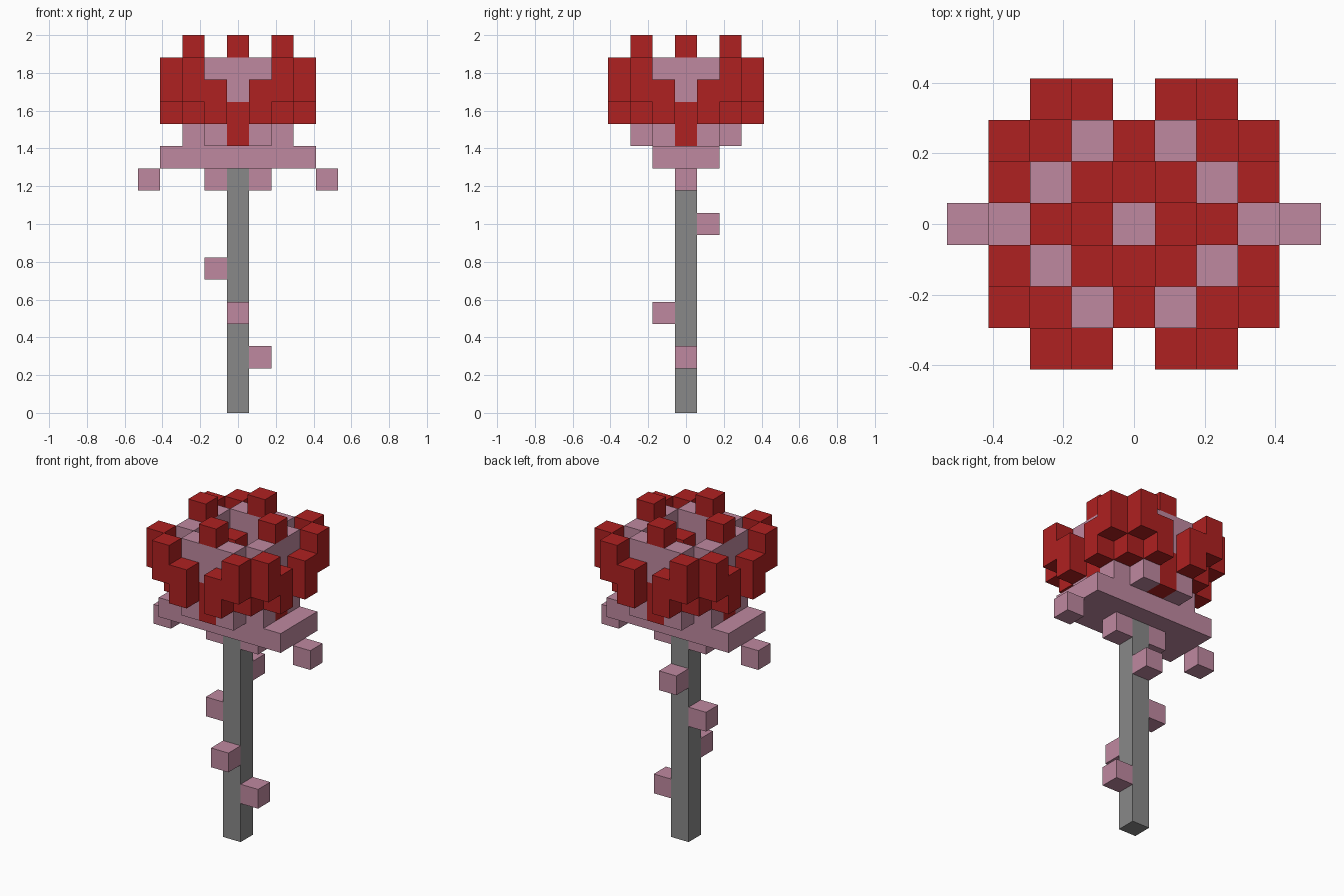
import bpy
import bmesh
from mathutils import Matrix, Vector

U = 2 / 17  # edge length of one block

if "Cube" in bpy.data.objects:
    bpy.data.objects.remove(bpy.data.objects["Cube"])


def make_material(name, color):
    mat = bpy.data.materials.new(name)
    mat.use_nodes = True
    mat.diffuse_color = (*color, 1)
    mat.node_tree.nodes["Principled BSDF"].inputs["Base Color"].default_value = (*color, 1)
    return mat


RED = make_material("petal red", (0.43, 0.015, 0.015))
PINK = make_material("dusty pink", (0.52, 0.25, 0.35))
GREY = make_material("stem grey", (0.25, 0.25, 0.25))


def build(name, mat, boxes):
    """Each box: centre column (x, y), bottom layer, layer count, optional (width, depth)."""
    bm = bmesh.new()
    for x, y, low, tall, *size in boxes:
        w, d = size or (1, 1)
        centre = Vector((x, y, low + tall / 2)) * U
        scale = Matrix.Diagonal((w * U, d * U, tall * U, 1))
        bmesh.ops.create_cube(bm, size=1, matrix=Matrix.Translation(centre) @ scale)
    mesh = bpy.data.meshes.new(name)
    bm.to_mesh(mesh)
    bm.free()
    mesh.materials.append(mat)
    obj = bpy.data.objects.new(name, mesh)
    bpy.context.collection.objects.link(obj)


def around(x, y, low, tall):
    """Repeat a column in every mirrored and quarter-turned place."""
    spots = {(sx * a, sy * b) for a, b in ((x, y), (y, x)) for sx in (-1, 1) for sy in (-1, 1)}
    return [(a, b, low, tall) for a, b in sorted(spots)]


# Stem with spiralling thorns
build("stem", GREY, [(0, 0, 0, 11)])
build("thorns", PINK, [(1, 0, 2, 1), (0, -1, 4, 1), (-1, 0, 6, 1), (0, 1, 8, 1)])

# Sepals: broad plate and drooping tips
build("sepal_plate", PINK, [(0, 0, 11, 1, 7, 3)])
build("sepal_tips", PINK, [(x, 0, 10, 1) for x in (-4, -1, 1, 4)])

# Cup: base and ring walls
build("cup_base", PINK, [(0, 0, 12, 1, 3, 3)])
build("cup_wall", PINK, around(1, 2, 12, 4) + around(0, 2, 14, 2))

# Inner petals around the pit
build("inner_petals", RED, around(1, 1, 13, 2) + around(0, 1, 13, 1))

# Middle petals: lower ribs and raised tips
build("petal_ribs", RED, around(0, 2, 12, 2))
build("petal_tips", RED, around(0, 2, 16, 1))

# Outer petals flaring to the corners
build("outer_petals_low", RED, around(1, 3, 13, 2))
build("outer_petals_high", RED, around(2, 3, 14, 2))
build("corner_petals", RED, around(2, 2, 13, 1))
